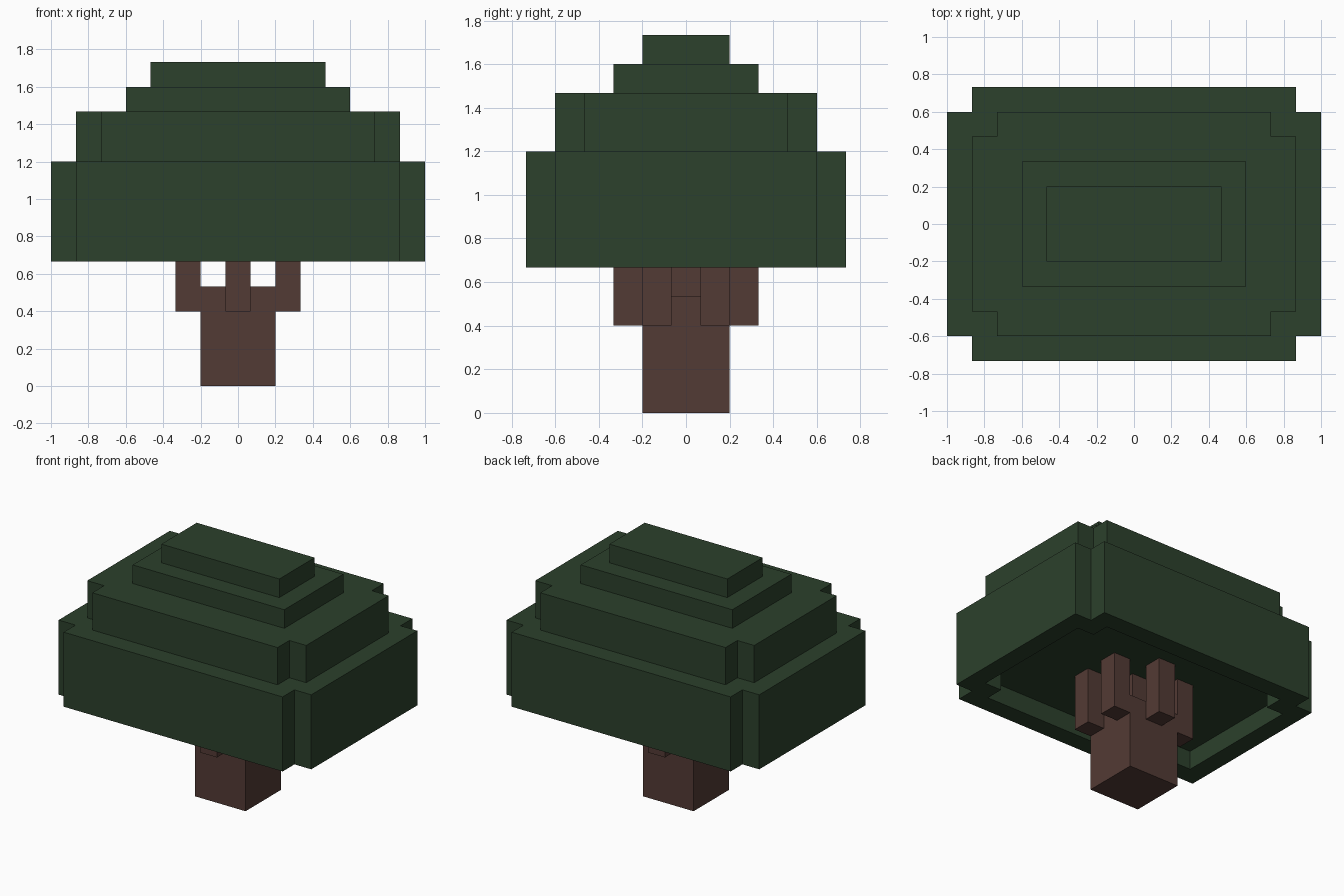
import bpy
import bmesh
from mathutils import Vector

if "Cube" in bpy.data.objects:
    bpy.data.objects.remove(bpy.data.objects["Cube"], do_unlink=True)

U = 2 / 15  # one block; every size below is counted in blocks


def make_material(name, rgb):
    mat = bpy.data.materials.new(name)
    mat.use_nodes = True
    mat.diffuse_color = (*rgb, 1)
    bsdf = next(n for n in mat.node_tree.nodes if n.type == "BSDF_PRINCIPLED")
    bsdf.inputs["Base Color"].default_value = (*rgb, 1)
    return mat


leaf_green = make_material("leaf green", (0.025, 0.052, 0.025))
bark_brown = make_material("bark brown", (0.086, 0.043, 0.035))


def finish(bm, name, mat):
    bmesh.ops.recalc_face_normals(bm, faces=bm.faces[:])
    mesh = bpy.data.meshes.new(name)
    bm.to_mesh(mesh)
    bm.free()
    mesh.materials.append(mat)
    obj = bpy.data.objects.new(name, mesh)
    bpy.context.collection.objects.link(obj)


def box(name, half_x, half_y, z0, z1, mat, x=0, y=0):
    bm = bmesh.new()
    bmesh.ops.create_cube(bm, size=1)
    for v in bm.verts:
        v.co = Vector((x + 2 * half_x * v.co.x, y + 2 * half_y * v.co.y,
                       z0 + (v.co.z + 0.5) * (z1 - z0))) * U
    finish(bm, name, mat)


def extrude_up(bm, face, height):
    """Move one face upward on new side walls and return the new cap."""
    cap = bmesh.ops.extrude_discrete_faces(bm, faces=[face])["faces"][0]
    bmesh.ops.translate(bm, verts=list(cap.verts), vec=(0, 0, height * U))
    return cap


def notched_crown(name, half_x, half_y, z0, mat):
    """Wide slab with notched corners, an upper step and a hollow underside."""
    outline = []
    # Walk the four corners, mirroring the notch points
    for sx, sy in ((1, 1), (-1, 1), (-1, -1), (1, -1)):
        corner = [(half_x, half_y - 1), (half_x - 1, half_y - 1), (half_x - 1, half_y)]
        if sx * sy < 0:
            corner.reverse()
        outline += [(sx * px, sy * py) for px, py in corner]
    bm = bmesh.new()
    ring = [bm.verts.new((px * U, py * U, z0 * U)) for px, py in outline]
    top = extrude_up(bm, bm.faces.new(ring), 4)
    underside = bm.faces.new(ring)
    bmesh.ops.recalc_face_normals(bm, faces=bm.faces[:])
    # Hollow the underside by one block, raise the top step by two
    for face, lift in ((underside, 1), (top, 2)):
        bmesh.ops.inset_region(bm, faces=[face], thickness=U, use_even_offset=True)
        extrude_up(bm, face, lift)
    finish(bm, name, mat)


# Foliage
notched_crown("lower_crown", 7.5, 5.5, 5, leaf_green)
box("upper_crown", 4.5, 2.5, 11, 12, leaf_green)
box("crown_cap", 3.5, 1.5, 12, 13, leaf_green)

# Trunk, with a thin core rising into the foliage
box("trunk", 1.5, 1.5, 0, 4, bark_brown)
box("trunk_core", 0.5, 0.5, 4, 6, bark_brown)

# Branches: one on the front and back, two on each side
for side, s in (("front", -1), ("back", 1)):
    box(side + "_branch", 0.5, 0.5, 3, 6, bark_brown, y=2 * s)
for side, s in (("right", -1), ("left", 1)):
    for end, t in (("front", -1), ("back", 1)):
        box(f"{side}_{end}_branch", 0.5, 0.5, 3, 6, bark_brown, x=2 * s, y=t)
